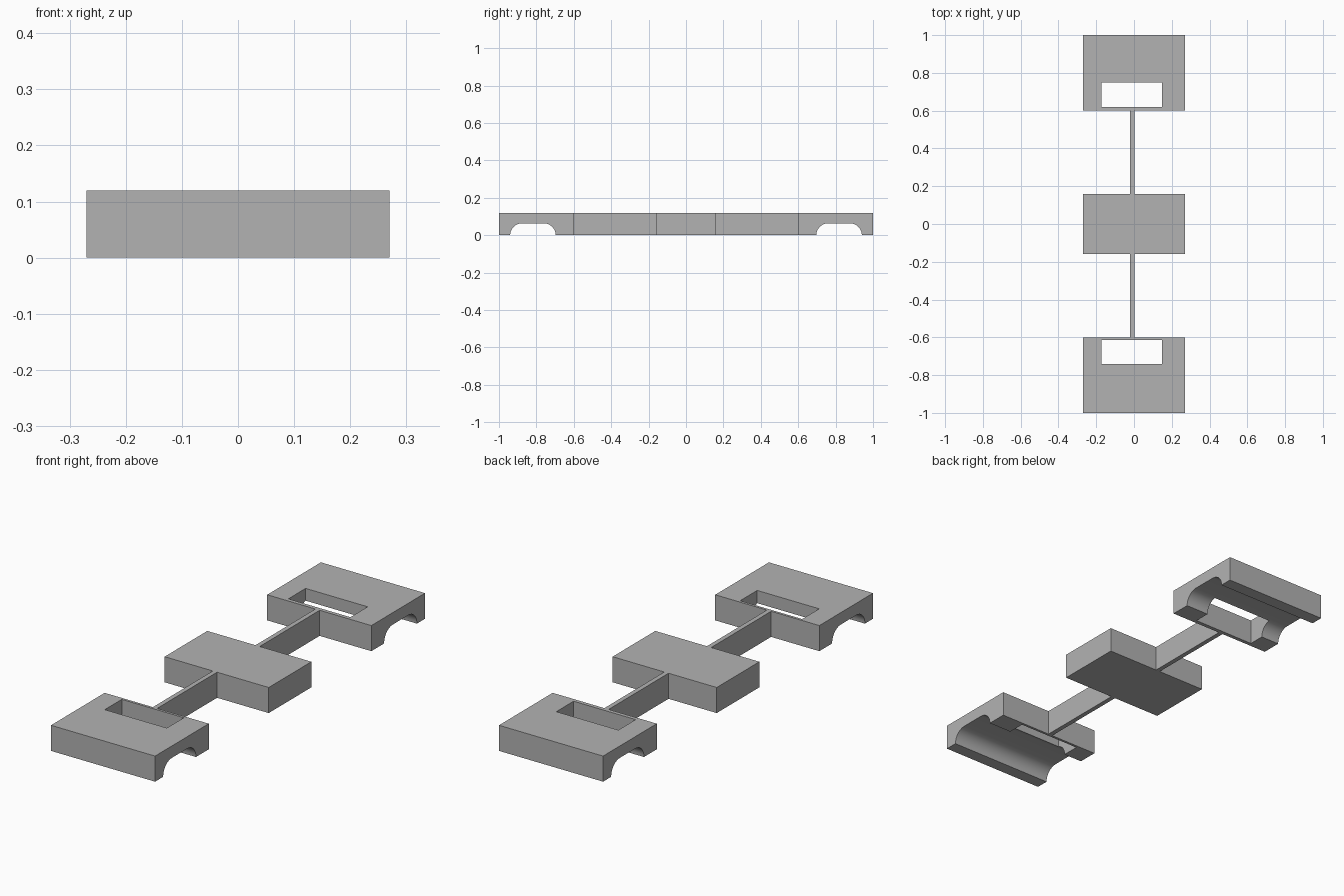
import bpy, bmesh
from math import sin, cos, pi

default = bpy.data.objects.get("Cube")
if default:
    bpy.data.objects.remove(default, do_unlink=True)

grey = bpy.data.materials.new("plain_grey")
grey.use_nodes = True
colour = (0.45, 0.45, 0.45, 1)
grey.diffuse_color = colour
grey.node_tree.nodes["Principled BSDF"].inputs["Base Color"].default_value = colour

HALF_WIDTH, HEIGHT = 0.27, 0.12
BLOCK_INNER, BLOCK_OUTER = 0.602, 1.0
CENTRE_HALF = 0.158
CHANNEL_START, CHANNEL_END, CHANNEL_TOP = 0.697, 0.94, 0.064
ARC_STEPS = 12


def prism(name, profile, x0, x1):
    """Extrude a (y, z) outline along x."""
    bm = bmesh.new()
    face = bm.faces.new([bm.verts.new((x0, y, z)) for y, z in profile])
    result = bmesh.ops.extrude_face_region(bm, geom=[face])
    moved = [v for v in result["geom"] if isinstance(v, bmesh.types.BMVert)]
    bmesh.ops.translate(bm, verts=moved, vec=(x1 - x0, 0, 0))
    bmesh.ops.recalc_face_normals(bm, faces=bm.faces)
    mesh = bpy.data.meshes.new(name)
    bm.to_mesh(mesh)
    bm.free()
    mesh.materials.append(grey)
    obj = bpy.data.objects.new(name, mesh)
    bpy.context.collection.objects.link(obj)
    return obj


def box(name, x0, x1, y0, y1, z0=0, z1=HEIGHT):
    return prism(name, [(y0, z0), (y1, z0), (y1, z1), (y0, z1)], x0, x1)


def end_block(name, side, slot_y0, slot_y1):
    # Outline with a round-cornered channel along the underside
    r = CHANNEL_TOP
    angles = [pi / 2 * i / ARC_STEPS for i in range(ARC_STEPS + 1)]
    outline = [(BLOCK_INNER, 0)]
    outline += [(CHANNEL_START + r - r * cos(a), r * sin(a)) for a in angles]
    outline += [(CHANNEL_END - r + r * cos(a), r * sin(a)) for a in reversed(angles)]
    outline += [(BLOCK_OUTER, 0), (BLOCK_OUTER, HEIGHT), (BLOCK_INNER, HEIGHT)]
    block = prism(name, [(side * y, z) for y, z in outline], -HALF_WIDTH, HALF_WIDTH)

    # Slot cut right through the block
    cutter = box("slot_cutter", -0.173, 0.149, slot_y0, slot_y1, -0.1, HEIGHT + 0.1)
    cutter.hide_render = True
    cut = block.modifiers.new("slot", "BOOLEAN")
    cut.operation = "DIFFERENCE"
    cut.solver = "EXACT"
    cut.object = cutter
    bpy.ops.object.select_all(action="DESELECT")
    block.select_set(True)
    bpy.context.view_layer.objects.active = block
    bpy.ops.object.modifier_apply(modifier=cut.name)
    bpy.data.objects.remove(cutter, do_unlink=True)
    bpy.ops.object.shade_smooth_by_angle(angle=pi / 6)


# End blocks
end_block("back_block", 1, 0.62, 0.748)
end_block("front_block", -1, -0.74, -0.614)

# Middle block
box("centre_block", -HALF_WIDTH, HALF_WIDTH, -CENTRE_HALF, CENTRE_HALF)

# Thin webs joining the blocks
box("back_web", -0.02, 0.002, CENTRE_HALF, BLOCK_INNER)
box("front_web", -0.02, 0.002, -BLOCK_INNER, -CENTRE_HALF)
